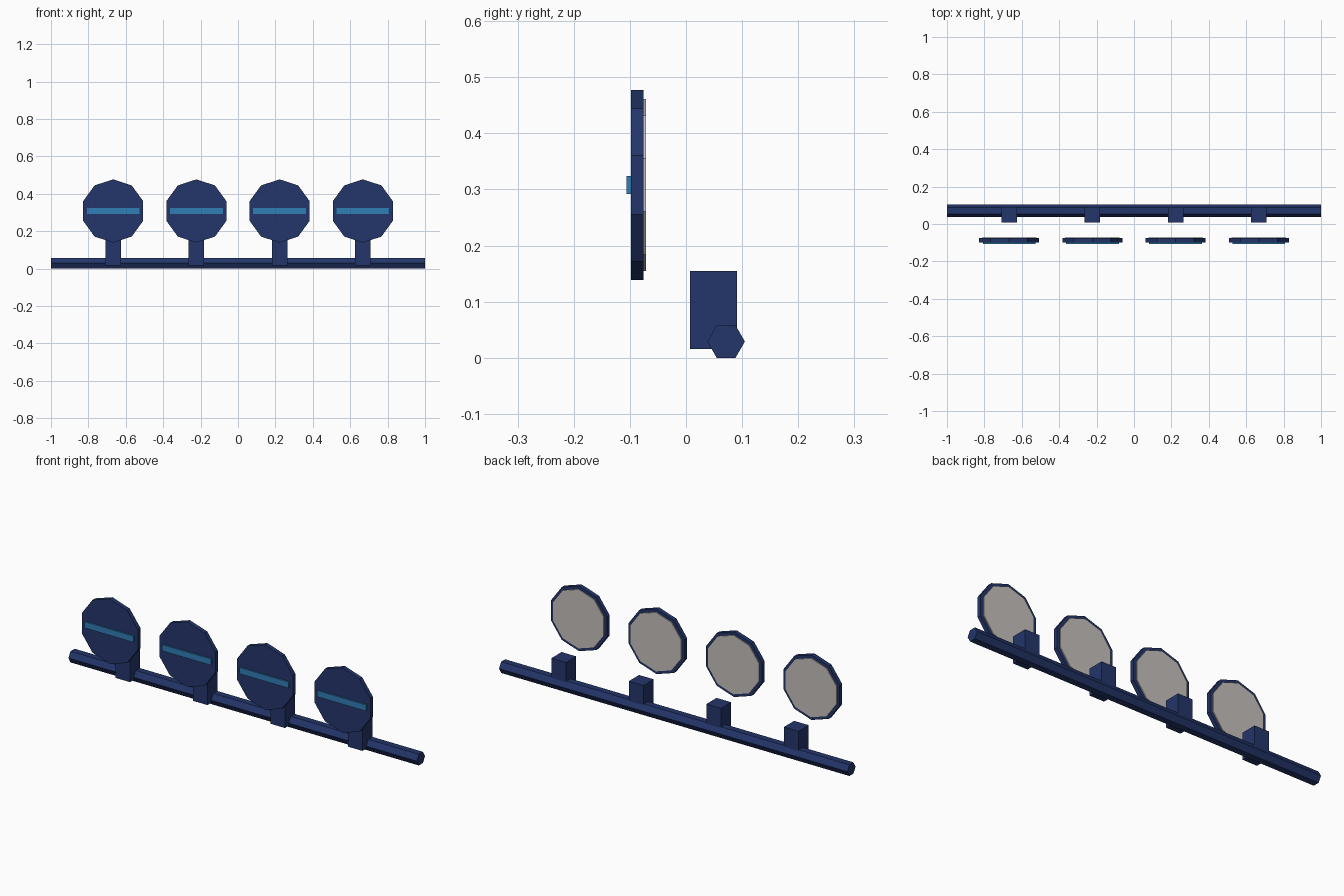
import bpy
import math
from mathutils import Matrix

cube = bpy.data.objects.get("Cube")
if cube:
    bpy.data.objects.remove(cube, do_unlink=True)


def material(name, rgb):
    m = bpy.data.materials.new(name)
    m.use_nodes = True
    color = (*rgb, 1.0)
    m.diffuse_color = color
    m.node_tree.nodes["Principled BSDF"].inputs["Base Color"].default_value = color
    return m


NAVY = material("navy blue", (0.017, 0.036, 0.145))
BLUE = material("bright blue", (0.03, 0.21, 0.47))
GREY = material("warm grey", (0.57, 0.53, 0.51))


def finish(name, mat):
    ob = bpy.context.object
    ob.name = ob.data.name = name
    ob.data.materials.append(mat)
    return ob


def box(name, mat, lo, hi):
    """Box between two opposite corners."""
    bpy.ops.mesh.primitive_cube_add(
        size=1, location=[(a + b) / 2 for a, b in zip(lo, hi)])
    ob = finish(name, mat)
    ob.data.transform(Matrix.Diagonal([b - a for a, b in zip(lo, hi)] + [1]))
    return ob


def prism(name, mat, sides, radius, depth, center, turn):
    """Flat-faced prism, its axis turned from z by the given rotation."""
    bpy.ops.mesh.primitive_cylinder_add(
        vertices=sides, radius=radius, depth=depth, location=center)
    ob = finish(name, mat)
    ob.data.transform(turn)
    return ob


ALONG_X = Matrix.Rotation(math.pi / 2, 4, "Y")
ALONG_Y = Matrix.Rotation(math.pi / 2, 4, "X")

# Hexagonal rail along the whole width
prism("rail", NAVY, 6, 0.0335, 2.0, (0, 0.0715, 0.029), ALONG_X)

# Four posts, each with a floating ten-sided disc in front of it
SPACING = 0.445
DISC_Z = 0.308
for i in range(4):
    x = (i - 1.5) * SPACING
    n = i + 1
    box(f"post_{n}", NAVY, (x - 0.042, 0.007, 0.016), (x + 0.042, 0.091, 0.155))
    prism(f"disc_{n}", NAVY, 10, 0.169, 0.022, (x, -0.087, DISC_Z), ALONG_Y)
    # Grey back plate
    prism(f"back_plate_{n}", GREY, 10, 0.153, 0.009, (x, -0.0755, DISC_Z), ALONG_Y)
    # Raised stripe on the front
    box(f"stripe_{n}", BLUE, (x - 0.141, -0.106, DISC_Z - 0.016),
        (x + 0.141, -0.097, DISC_Z + 0.016))
